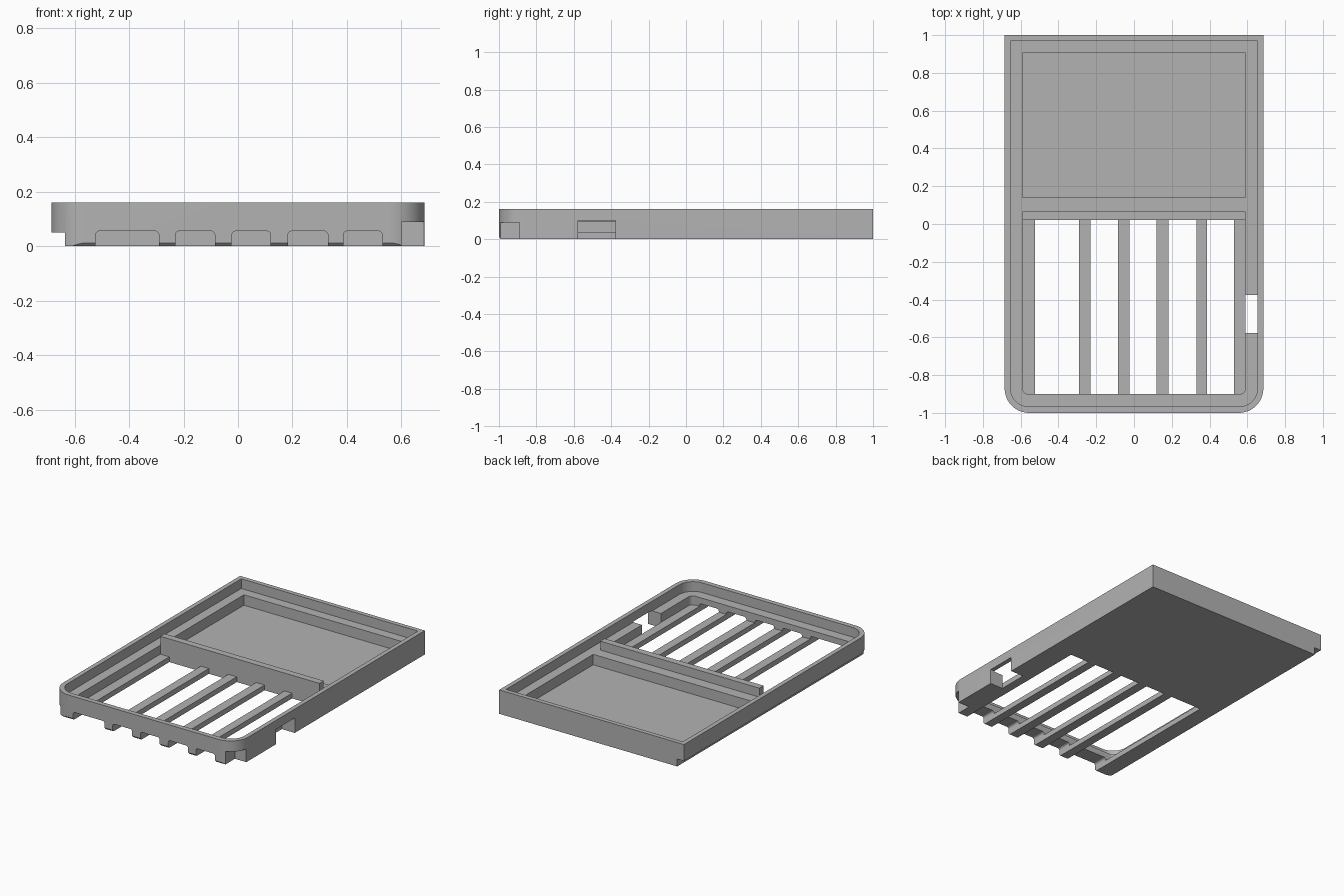
import bpy, math

if "Cube" in bpy.data.objects:
    bpy.data.objects.remove(bpy.data.objects["Cube"], do_unlink=True)

grey = bpy.data.materials.new("plain_grey")
grey.use_nodes = True
grey.diffuse_color = (0.45, 0.45, 0.45, 1)
grey.node_tree.nodes["Principled BSDF"].inputs["Base Color"].default_value = (0.45, 0.45, 0.45, 1)


def prism(name, outline, low, high, axis="z"):
    """Extrude a 2D outline along an axis (z: xy outline, y: xz, x: yz)."""
    place = {"z": lambda a, b, h: (a, b, h),
             "y": lambda a, b, h: (a, h, b),
             "x": lambda a, b, h: (h, a, b)}[axis]
    n = len(outline)
    verts = [place(a, b, h) for h in (low, high) for a, b in outline]
    faces = [tuple(reversed(range(n))), tuple(range(n, 2 * n))]
    faces += [(i, (i + 1) % n, n + (i + 1) % n, n + i) for i in range(n)]
    if axis == "y":
        faces = [tuple(reversed(f)) for f in faces]
    mesh = bpy.data.meshes.new(name)
    mesh.from_pydata(verts, [], faces)
    mesh.materials.append(grey)
    obj = bpy.data.objects.new(name, mesh)
    bpy.context.collection.objects.link(obj)
    return obj


def rect(a0, a1, b0, b1, r_low=0, r_high=0, steps=12):
    """Rectangle with optional rounding of its low and high corners."""
    points = []
    corners = [(a0, b0, 1, 1, r_low, 180), (a1, b0, -1, 1, r_low, 270),
               (a1, b1, -1, -1, r_high, 0), (a0, b1, 1, -1, r_high, 90)]
    for a, b, sa, sb, r, start in corners:
        if not r:
            points.append((a, b))
            continue
        for i in range(steps + 1):
            t = math.radians(start + 90 * i / steps)
            points.append((a + sa * r + r * math.cos(t), b + sb * r + r * math.sin(t)))
    return points


def carve(target, cutter):
    cutter.hide_render = True
    mod = target.modifiers.new("carve", "BOOLEAN")
    mod.operation = "DIFFERENCE"
    mod.solver = "EXACT"
    mod.object = cutter
    bpy.context.view_layer.update()
    graph = bpy.context.evaluated_depsgraph_get()
    mesh = bpy.data.meshes.new_from_object(target.evaluated_get(graph))
    target.modifiers.clear()
    target.data = mesh
    bpy.data.objects.remove(cutter, do_unlink=True)


LEDGE = 0.095
tray = prism("tray_body", rect(-0.685, 0.685, -1, 1, 0.13), 0, 0.16)

# Shallow pocket inside the rim, back recess and front opening
carve(tray, prism("rim_pocket", rect(-0.655, 0.655, -0.967, 0.97, 0.1), LEDGE, 0.3))
carve(tray, prism("back_recess", rect(-0.59, 0.59, 0.14, 0.905), 0.025, 0.3))
carve(tray, prism("front_opening", rect(-0.59, 0.59, -0.9, 0.02, 0.03), 0.035, 0.3))

# Slots between the slats, running out under the front wall
for x0, x1 in [(-0.523, -0.29), (-0.23, -0.085), (-0.023, 0.12), (0.183, 0.33), (0.387, 0.53)]:
    carve(tray, prism("slot", rect(x0, x1, -0.2, 0.055, 0, 0.015, 5), -1.1, 0.02, "y"))

# Side rebate, side port, corner relief and lower front chamfer
carve(tray, prism("side_rebate", rect(-0.8, -0.635, -0.1, 0.05), -1.1, 1.1, "y"))
carve(tray, prism("side_port", rect(-0.577, -0.377, -0.1, 0.1), 0.5895, 0.8, "x"))
carve(tray, prism("corner_relief", rect(-1.2, -0.89, -0.1, 0.088), 0.6, 0.8, "x"))
carve(tray, prism("front_chamfer", [(-1.02, -0.02), (-0.97, -0.02), (-1.02, 0.033)], -0.8, 0.8, "x"))

# Raised cross bar between the two bays
bar = prism("divider_bar", rect(-0.59, 0.59, 0.02, 0.065), LEDGE, 0.155)

for obj in (tray, bar):
    bpy.ops.object.select_all(action="DESELECT")
    obj.select_set(True)
    bpy.context.view_layer.objects.active = obj
    bpy.ops.object.shade_smooth_by_angle(angle=math.radians(25))
